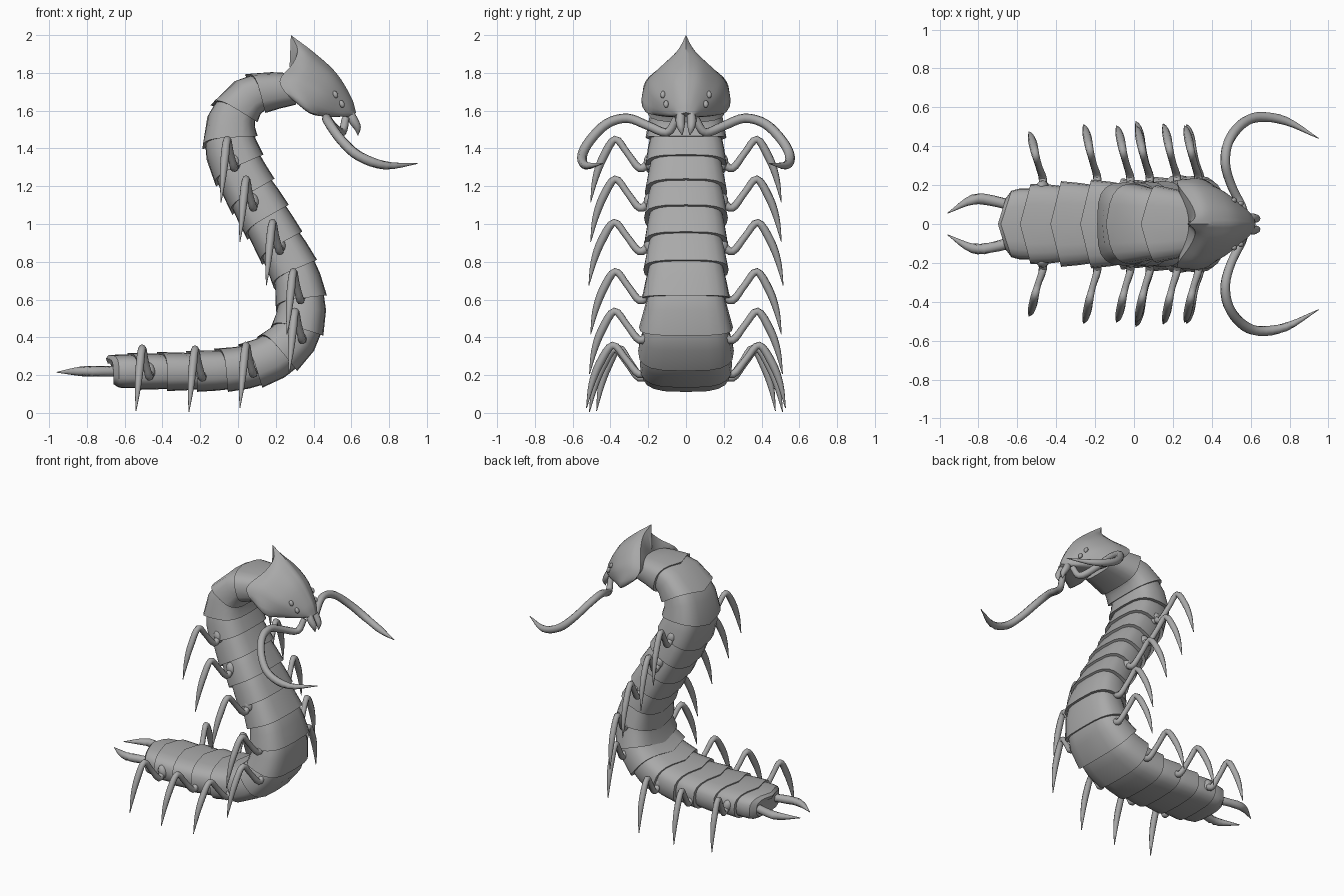
import bpy, bmesh, math
from mathutils import Vector

if "Cube" in bpy.data.objects:
    bpy.data.objects.remove(bpy.data.objects["Cube"])

grey = bpy.data.materials.new("shell grey")
grey.use_nodes = True
grey.diffuse_color = (0.4, 0.4, 0.4, 1)
grey.node_tree.nodes["Principled BSDF"].inputs["Base Color"].default_value = (0.4, 0.4, 0.4, 1)


def spline(pts, steps):
    """Smooth curve passing through every point (any dimension)."""
    p = [Vector(q) for q in pts]
    p = [2 * p[0] - p[1]] + p + [2 * p[-1] - p[-2]]
    out = []
    for a, b, c, d in zip(p, p[1:], p[2:], p[3:]):
        for i in range(steps):
            t = i / steps
            out.append(0.5 * (2 * b + (c - a) * t + (2 * a - 5 * b + 4 * c - d) * t * t
                              + (3 * b - a - 3 * c + d) * t ** 3))
    return out + [p[-2]]


def loft(name, rings, angle=40):
    """Skin closed rings of points and cap both ends."""
    bm = bmesh.new()
    rows = [[bm.verts.new(v) for v in ring] for ring in rings]
    n = len(rows[0])
    for r, s in zip(rows, rows[1:]):
        for i in range(n):
            j = (i + 1) % n
            bm.faces.new((r[i], r[j], s[j], s[i]))
    bm.faces.new(rows[0][::-1])
    bm.faces.new(rows[-1])
    bmesh.ops.remove_doubles(bm, verts=bm.verts, dist=0.0005)
    bmesh.ops.recalc_face_normals(bm, faces=bm.faces)
    mesh = bpy.data.meshes.new(name)
    bm.to_mesh(mesh)
    bm.free()
    ob = bpy.data.objects.new(name, mesh)
    bpy.context.collection.objects.link(ob)
    finish(ob, angle)


def finish(ob, angle):
    ob.data.materials.append(grey)
    bpy.ops.object.select_all(action='DESELECT')
    ob.select_set(True)
    bpy.context.view_layer.objects.active = ob
    bpy.ops.object.shade_smooth_by_angle(angle=math.radians(angle))


def tube(name, pts, steps=4, sides=8):
    """Tapered tube; each point is x, y, z, radius."""
    path = spline(pts, steps)
    rings = []
    for i, p in enumerate(path):
        t = (path[min(i + 1, len(path) - 1)] - path[max(i - 1, 0)]).to_3d().normalized()
        u = t.cross(Vector((1, 0.1, 0.2))).normalized()
        v = t.cross(u)
        r = max(p[3], 0.002)
        rings.append([p.to_3d() + r * (u * math.cos(k * math.tau / sides)
                                       + v * math.sin(k * math.tau / sides)) for k in range(sides)])
    loft(name, rings, 60)


def blob(name, loc, scale, tilt=0):
    bpy.ops.mesh.primitive_uv_sphere_add(segments=12, ring_count=8, location=loc, rotation=(0, tilt, 0))
    ob = bpy.context.object
    ob.name, ob.scale = name, scale
    finish(ob, 60)


# Body centre line: x, z, half width, half thickness
BODY = [(-.66, .22, .165, .085), (-.5, .22, .195, .092), (-.25, .22, .21, .1), (0, .235, .22, .112),
        (.17, .29, .232, .125), (.295, .4, .235, .128), (.335, .55, .22, .13), (.305, .73, .21, .125),
        (.225, .89, .205, .125), (.125, 1.07, .205, .132), (.035, 1.23, .2, .135), (-.035, 1.4, .2, .14),
        (-.038, 1.53, .195, .13), (.015, 1.635, .19, .115), (.11, 1.695, .185, .105), (.3, 1.715, .17, .09)]
line = spline(BODY, 20)
dist = [0]
for a, b in zip(line, line[1:]):
    dist.append(dist[-1] + (b - a).to_2d().length)


def at(s):
    """Point and direction on the centre line at arc length s."""
    i = 0
    while i < len(line) - 2 and dist[i + 1] < s:
        i += 1
    f = (s - dist[i]) / (dist[i + 1] - dist[i])
    return line[i].lerp(line[i + 1], f), (line[i + 1] - line[i]).to_2d().normalized()


def section(s, scale, chevron):
    """Boxy oval ring whose back edge sweeps tailwards along the spine."""
    p, t = at(s)
    ring = []
    for k in range(20):
        a = k * math.tau / 20
        c, d = math.cos(a), math.sin(a)
        across = abs(c) ** 0.6
        y = p[2] * scale * math.copysign(across, c)
        h = p[3] * scale * math.copysign(abs(d) ** 0.7, d)
        back = -chevron * (1 - across) if d > 0 else 0
        ring.append((p[0] + t.x * back - t.y * h, y, p[1] + t.y * back + t.x * h))
    return ring


# Overlapping armour segments, each flared at its tail end; the last one is rounded off
COUNT = 17
step = dist[-1] / COUNT
for n in range(COUNT):
    s = n * step
    if n:
        tail_end = [section(s - 0.18 * step, 0.92, 0.05), section(s - 0.18 * step, 1.08, 0.055)]
    else:
        tail_end = [section(0, 0.5, 0.03), section(0, 0.8, 0.04), section(0.03, 1, 0.055)]
    loft(f"body_segment_{n + 1}",
         tail_end + [section(s + 0.45 * step, 1.01, 0.03), section(s + 0.8 * step, 0.96, 0.01),
                     section(s + step, 0.92, 0)], 35)

# Eight pairs of legs with hip sockets: x, z, reach
HIPS = [(-.02, 1.33, 1), (.08, 1.12, 1), (.22, .89, 1.03), (.33, .63, 1), (.34, .42, 1.02),
        (.08, .24, 1.07), (-.19, .22, 1.02), (-.47, .225, .9)]
for side, label in ((1, "left"), (-1, "right")):
    for n, (x, z, reach) in enumerate(HIPS):
        blob(f"{label}_hip_{n + 1}", (x, side * 0.192, z), (.032, .032, .045), -0.3)
        leg = [(0, 0, 0, .022), (0, .055, -.035, .021), (-.02, .12, .045, .018), (-.037, .185, .118, .02),
               (-.05, .25, .02, .022), (-.06, .29, -.09, .016), (-.07, .315, -.215, .002)]
        tube(f"{label}_leg_{n + 1}",
             [(x + dx, side * (.19 + dy * reach), z + dz, r) for dx, dy, dz, r in leg])

    # Antenna, fang and tail prong
    tube(f"{label}_antenna",
         [(.57, side * .05, 1.56, .02), (.55, side * .1, 1.485, .023), (.5, side * .2, 1.52, .024),
          (.47, side * .31, 1.56, .025), (.485, side * .42, 1.53, .026), (.55, side * .51, 1.44, .026),
          (.64, side * .55, 1.36, .026), (.78, side * .53, 1.31, .022), (.95, side * .44, 1.32, .002)])
    tube(f"{label}_fang", [(.59, side * .025, 1.59, .022), (.61, side * .03, 1.55, .025),
                           (.632, side * .027, 1.51, .019), (.635, side * .02, 1.47, .002)])
    tube(f"{label}_tail_prong", [(-.62, side * .09, .22, .028), (-.72, side * .118, .22, .028),
                                 (-.83, side * .125, .22, .026), (-.96, side * .055, .215, .002)])

    # Eyes
    blob(f"{label}_upper_eye", (.515, side * .122, 1.685), (.014, .014, .02), -0.4)
    blob(f"{label}_lower_eye", (.55, side * .105, 1.635), (.014, .014, .02), -0.4)

# Head shield: half sections from crest to chin, running from crown to snout
HEAD = [[(.28, 0, 2), (.315, .04, 1.925), (.29, .11, 1.85), (.22, .215, 1.755), (.29, .205, 1.655), (.34, 0, 1.64)],
        [(.4, 0, 1.91), (.39, .075, 1.87), (.36, .15, 1.81), (.33, .212, 1.73), (.37, .215, 1.595), (.4, 0, 1.6)],
        [(.52, 0, 1.8), (.505, .07, 1.78), (.48, .13, 1.73), (.45, .175, 1.67), (.45, .15, 1.575), (.47, 0, 1.58)],
        [(.6, 0, 1.67), (.59, .04, 1.66), (.575, .075, 1.635), (.56, .09, 1.6), (.55, .08, 1.57), (.55, 0, 1.57)],
        [(.625, 0, 1.59), (.62, .02, 1.585), (.615, .035, 1.58), (.61, .04, 1.575), (.6, .03, 1.57), (.6, 0, 1.57)]]
halves = [spline(h, 4) for h in HEAD]
columns = [spline(c, 4) for c in zip(*halves)]
rings = []
for half in zip(*columns):
    rings.append(list(half) + [Vector((v.x, -v.y, v.z)) for v in half[-2:0:-1]])
# Back of the shield closes onto the neck
hub = Vector((.27, 0, 1.76))
rings.insert(0, [hub.lerp(v, 0.3) for v in rings[0]])
loft("head_shield", rings, 50)
